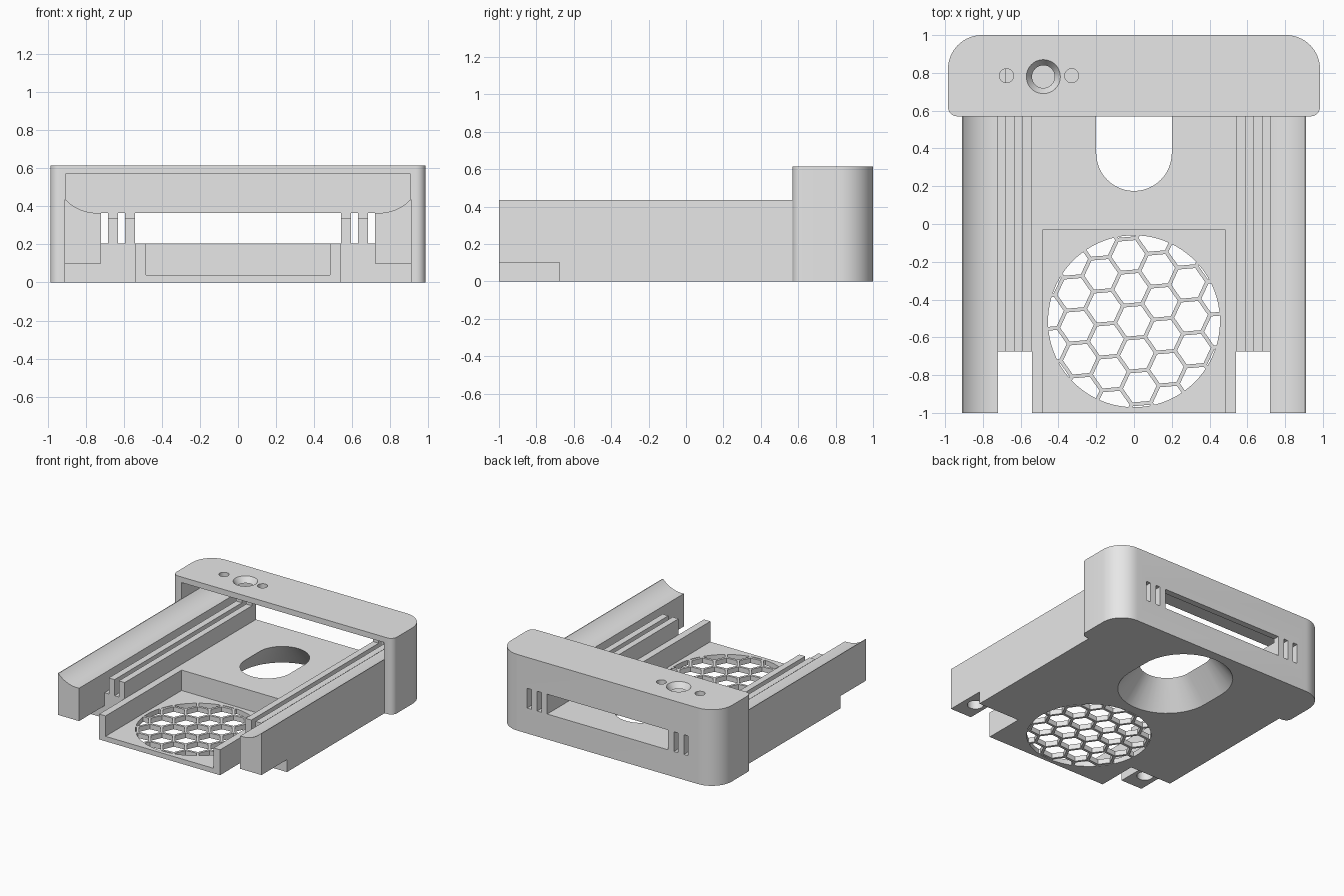
import bpy, bmesh
from math import sin, cos, pi, radians, sqrt
from mathutils import Vector

if "Cube" in bpy.data.objects:
    bpy.data.objects.remove(bpy.data.objects["Cube"], do_unlink=True)

grey = bpy.data.materials.new("light grey plastic")
grey.use_nodes = True
grey.diffuse_color = (0.8, 0.8, 0.8, 1)
grey.node_tree.nodes["Principled BSDF"].inputs["Base Color"].default_value = (0.8, 0.8, 0.8, 1)


def finish(bm, name):
    bmesh.ops.recalc_face_normals(bm, faces=bm.faces)
    mesh = bpy.data.meshes.new(name)
    bm.to_mesh(mesh)
    bm.free()
    mesh.materials.append(grey)
    obj = bpy.data.objects.new(name, mesh)
    bpy.context.scene.collection.objects.link(obj)
    return obj


def loft(bm, lower, upper):
    """Closed solid between two matching loops of 3D points."""
    a = [bm.verts.new(p) for p in lower]
    b = [bm.verts.new(p) for p in upper]
    bm.faces.new(a)
    bm.faces.new(b)
    for i in range(len(a)):
        j = (i + 1) % len(a)
        bm.faces.new((a[i], a[j], b[j], b[i]))


def solid(name, lower, upper):
    bm = bmesh.new()
    loft(bm, lower, upper)
    return finish(bm, name)


def box(name, x0, x1, y0, y1, z0, z1):
    plan = [(x0, y0), (x1, y0), (x1, y1), (x0, y1)]
    return solid(name, [(x, y, z0) for x, y in plan], [(x, y, z1) for x, y in plan])


def arc(cx, cy, r, start, end, n=16):
    return [(cx + r * cos(radians(start + (end - start) * i / n)),
             cy + r * sin(radians(start + (end - start) * i / n))) for i in range(n + 1)]


def ring(cx, cy, r, z, n=48):
    return [(x, y, z) for x, y in arc(cx, cy, r, 0, 360, n)[:-1]]


def cone(name, cx, cy, r0, r1, z0, z1, n=48):
    return solid(name, ring(cx, cy, r0, z0, n), ring(cx, cy, r1, z1, n))


def combine(target, tool, operation="DIFFERENCE"):
    """Apply a boolean and discard the tool."""
    tool.hide_render = True
    mod = target.modifiers.new(tool.name, "BOOLEAN")
    mod.operation = operation
    mod.solver = "EXACT"
    mod.object = tool
    bpy.context.view_layer.objects.active = target
    bpy.ops.object.modifier_apply(modifier=mod.name)
    bpy.data.objects.remove(tool, do_unlink=True)


# Main tray block and rounded rear hood
FLOOR, SLOT_TOP, FRONT, NOTCH = 0.205, 0.365, -1.0, -0.675
tray = box("vented_tray", -0.91, 0.91, FRONT, 0.65, 0, 0.435)
plan = (arc(0.805, 0.82, 0.18, 0, 90) + arc(-0.805, 0.82, 0.18, 90, 180)
        + arc(-0.935, 0.62, 0.05, 180, 270, 8) + arc(0.935, 0.62, 0.05, 270, 360, 8))
hood = solid("hood", [(x, y, 0) for x, y in plan], [(x, y, 0.615) for x, y in plan])
combine(tray, hood, "UNION")

# Open channel above the rails, with concave arm tops, running into the hood
r = 0.23
shoulder = [(0.74 + 0.165 * t, SLOT_TOP + r - sqrt(r * r - (0.165 * t) ** 2))
            for t in [i / 12 for i in range(13)]]
half = [(0.72, 0.335), (0.72, SLOT_TOP)] + shoulder + [(0.905, 0.57)]
section = half + [(-x, z) for x, z in reversed(half)]
combine(tray, solid("channel", [(x, -1.1, z) for x, z in section],
                    [(x, 0.95, z) for x, z in section]))

# Central opening and rail grooves, cut through the rear wall as slots
combine(tray, box("centre_slot", -0.54, 0.54, -1.1, 1.1, FLOOR, SLOT_TOP))
for side in (-1, 1):
    for inner, outer in ((0.592, 0.63), (0.682, 0.72)):
        x0, x1 = sorted((side * inner, side * outer))
        combine(tray, box("groove", x0, x1, -1.1, 1.1, FLOOR, SLOT_TOP))
    # Front notch, stepped arm underside and blind screw hole
    x0, x1 = sorted((side * 0.54, side * 0.72))
    combine(tray, box("notch", x0, x1, -1.1, NOTCH, -0.1, 0.7))
    x0, x1 = sorted((side * 0.54, side * 1.1))
    combine(tray, box("step", x0, x1, -1.1, NOTCH, -0.1, 0.1))
    combine(tray, cone("screw_hole", side * 0.81, -0.84, 0.06, 0.06, -0.1, 0.28))

# Square fan pocket, open at the front
combine(tray, box("fan_pocket", -0.483, 0.483, -1.1, -0.03, 0.04, 0.3))


# Flared oval opening through the floor
def oval(radius, z):
    return [(x, y, z) for x, y in arc(0, 0.565, radius, 0, 180, 24)
            + arc(0, 0.375, radius, 180, 360, 24)]


combine(tray, solid("oval_opening", oval(0.399, -0.05), oval(0.165, 0.25)))

# Honeycomb fan grille clipped to a circle
PITCH, TILT, CENTRE = 0.175, radians(5), Vector((0, -0.515))
bm = bmesh.new()
for col in range(-4, 5):
    for row in range(-4, 5):
        u, v = col * PITCH * sqrt(3) / 2, (row + 0.5 * (col % 2)) * PITCH
        c = CENTRE + Vector((u * cos(TILT) - v * sin(TILT), u * sin(TILT) + v * cos(TILT)))
        if (c - CENTRE).length < 0.54:
            hexagon = [(c.x + 0.0895 * cos(TILT + k * pi / 3),
                        c.y + 0.0895 * sin(TILT + k * pi / 3)) for k in range(6)]
            loft(bm, [(x, y, -0.05) for x, y in hexagon], [(x, y, 0.1) for x, y in hexagon])
cells = finish(bm, "grille_cells")
combine(cells, cone("grille_disc", CENTRE.x, CENTRE.y, 0.455, 0.455, -0.03, 0.08, 96), "INTERSECT")
combine(tray, cells)

# Countersunk hole and two pilot holes in the hood top
combine(tray, cone("countersink", -0.48, 0.78, 0.04, 0.11, 0.54, 0.645))
for x in (-0.675, -0.33):
    combine(tray, cone("pilot_hole", x, 0.785, 0.037, 0.037, 0.5, 0.7, 32))

# Smooth the curved walls while keeping edges crisp
bpy.ops.object.select_all(action="DESELECT")
tray.select_set(True)
bpy.context.view_layer.objects.active = tray
bpy.ops.object.shade_smooth_by_angle(angle=radians(30))
